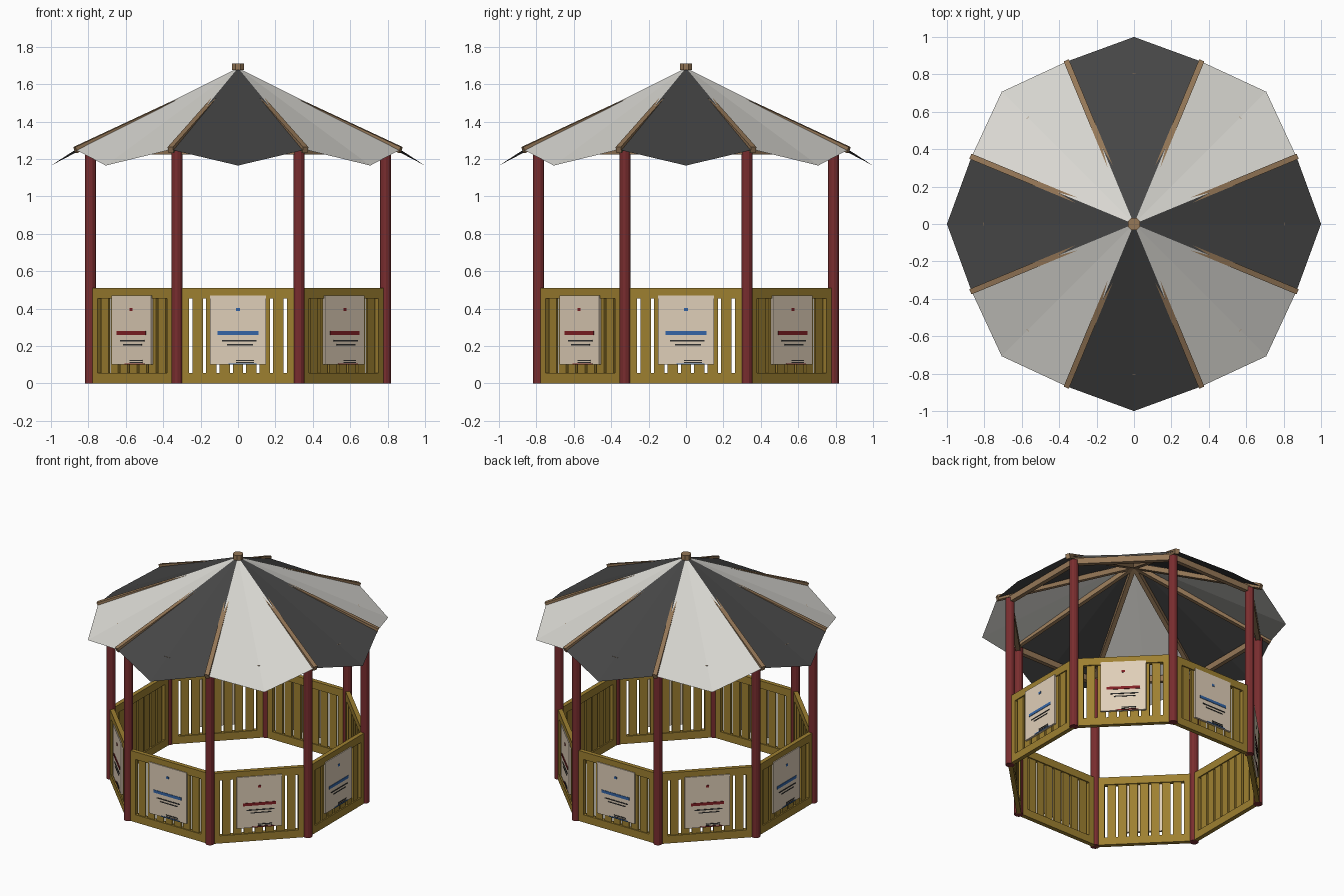
import bpy, bmesh, math
from mathutils import Matrix, Vector

if "Cube" in bpy.data.objects:
    bpy.data.objects.remove(bpy.data.objects["Cube"])


def material(name, rgb):
    m = bpy.data.materials.new(name)
    m.diffuse_color = (*rgb, 1)
    m.use_nodes = True
    m.node_tree.nodes["Principled BSDF"].inputs["Base Color"].default_value = m.diffuse_color
    return m


GOLD = material("golden wood", (0.34, 0.215, 0.03))
RED = material("post red", (0.19, 0.026, 0.028))
BROWN = material("rafter brown", (0.30, 0.185, 0.095))
DARK = material("charcoal canvas", (0.06, 0.06, 0.06))
LIGHT = material("pale canvas", (0.70, 0.69, 0.65))
PAPER = material("cream board", (0.74, 0.62, 0.48))
BLUE = material("bar blue", (0.035, 0.13, 0.38))
MAROON = material("bar maroon", (0.22, 0.014, 0.018))
INK = material("ink grey", (0.03, 0.03, 0.03))


def finish(name, bm, mat, matrix=Matrix()):
    bmesh.ops.recalc_face_normals(bm, faces=bm.faces)
    me = bpy.data.meshes.new(name)
    bm.to_mesh(me)
    bm.free()
    me.materials.append(mat)
    ob = bpy.data.objects.new(name, me)
    ob.matrix_world = matrix
    bpy.context.collection.objects.link(ob)
    return ob


def boxes(name, mat, matrix, items):
    """items: (x0, x1, y0, y1, z0, z1) extents in the panel's local frame"""
    bm = bmesh.new()
    for x0, x1, y0, y1, z0, z1 in items:
        m = Matrix.Translation(((x0 + x1) / 2, (y0 + y1) / 2, (z0 + z1) / 2))
        m = m @ Matrix.Diagonal((x1 - x0, y1 - y0, z1 - z0, 1))
        bmesh.ops.create_cube(bm, size=1, matrix=m)
    return finish(name, bm, mat, matrix)


def cylinder(name, mat, r, z0, z1, sides, matrix=Matrix()):
    bm = bmesh.new()
    bmesh.ops.create_cone(bm, cap_ends=True, segments=sides, radius1=r, radius2=r,
                          depth=z1 - z0, matrix=Matrix.Translation((0, 0, (z0 + z1) / 2)))
    return finish(name, bm, mat, matrix)


def rafter(name, matrix):
    # side profile in radius / height, extruded across its width
    bm = bmesh.new()
    prof = [(0.0, 1.672), (0.947, 1.264), (0.935, 1.232), (0.0, 1.635)]
    f = bm.faces.new([bm.verts.new((r, -0.015, z)) for r, z in prof])
    g = bmesh.ops.extrude_face_region(bm, geom=[f])
    bmesh.ops.translate(bm, vec=(0, 0.03, 0),
                        verts=[v for v in g["geom"] if isinstance(v, bmesh.types.BMVert)])
    return finish(name, bm, BROWN, matrix)


STEP = math.radians(45)
POST_R = 0.853
RIB_R = 0.94
for k in range(8):
    face = Matrix.Rotation(k * STEP, 4, 'Z')           # local -y points outward
    corner = Matrix.Rotation((k + 0.5) * STEP, 4, 'Z')  # local +x points outward

    # post and rafter at each corner
    cylinder(f"post_{k}", RED, 0.03, 0, 1.255, 12,
             corner @ Matrix.Translation((POST_R, 0, 0)))
    rafter(f"rafter_{k}", corner)

    # ring beam
    boxes(f"ring_beam_{k}", BROWN, face, [(-0.327, 0.327, -0.805, -0.775, 1.225, 1.268)])

    # fence panel frame and slats
    boxes(f"panel_frame_{k}", GOLD, face, [
        (-0.315, 0.315, -0.80, -0.77, 0.0, 0.055),
        (-0.315, 0.315, -0.80, -0.77, 0.455, 0.51),
        (-0.315, -0.262, -0.80, -0.77, 0.055, 0.455),
        (0.262, 0.315, -0.80, -0.77, 0.055, 0.455)])
    boxes(f"panel_slats_{k}", GOLD, face, [
        (0.072 * i - 0.028, 0.072 * i + 0.028, -0.792, -0.778, 0.05, 0.46)
        for i in range(-3, 4)])

    # notice board with plain painted bars
    boxes(f"notice_board_{k}", PAPER, face, [(-0.15, 0.15, -0.806, -0.792, 0.10, 0.47)])
    y0, y1 = -0.809, -0.805
    boxes(f"notice_accent_{k}", BLUE if k % 2 == 0 else MAROON, face, [
        (-0.11, 0.11, y0, y1, 0.26, 0.28),
        (-0.01, 0.01, y0, y1, 0.387, 0.403),
        (-0.05, 0.10, y0, y1, 0.101, 0.107)])
    boxes(f"notice_lines_{k}", INK, face, [
        (-0.085, 0.10, y0, y1, 0.224, 0.231),
        (-0.06, 0.08, y0, y1, 0.204, 0.210),
        (-0.01, 0.085, y0, y1, 0.120, 0.126),
        (-0.01, 0.085, y0, y1, 0.110, 0.114)])

    # roof canvas: two triangles folded along the middle
    bm = bmesh.new()
    h = STEP / 2
    apex = bm.verts.new((0, 0, 1.687))
    tip = bm.verts.new((0, -1.0, 1.165))
    for s in (-1, 1):
        rib = bm.verts.new((s * RIB_R * math.sin(h), -RIB_R * math.cos(h), 1.25))
        bm.faces.new((apex, rib, tip) if s < 0 else (apex, tip, rib))
    finish(f"roof_canvas_{k}", bm, DARK if k % 2 == 0 else LIGHT, face)

# cap at the peak
cylinder("roof_cap", BROWN, 0.035, 1.675, 1.71, 8, Matrix.Rotation(STEP / 2, 4, 'Z'))
